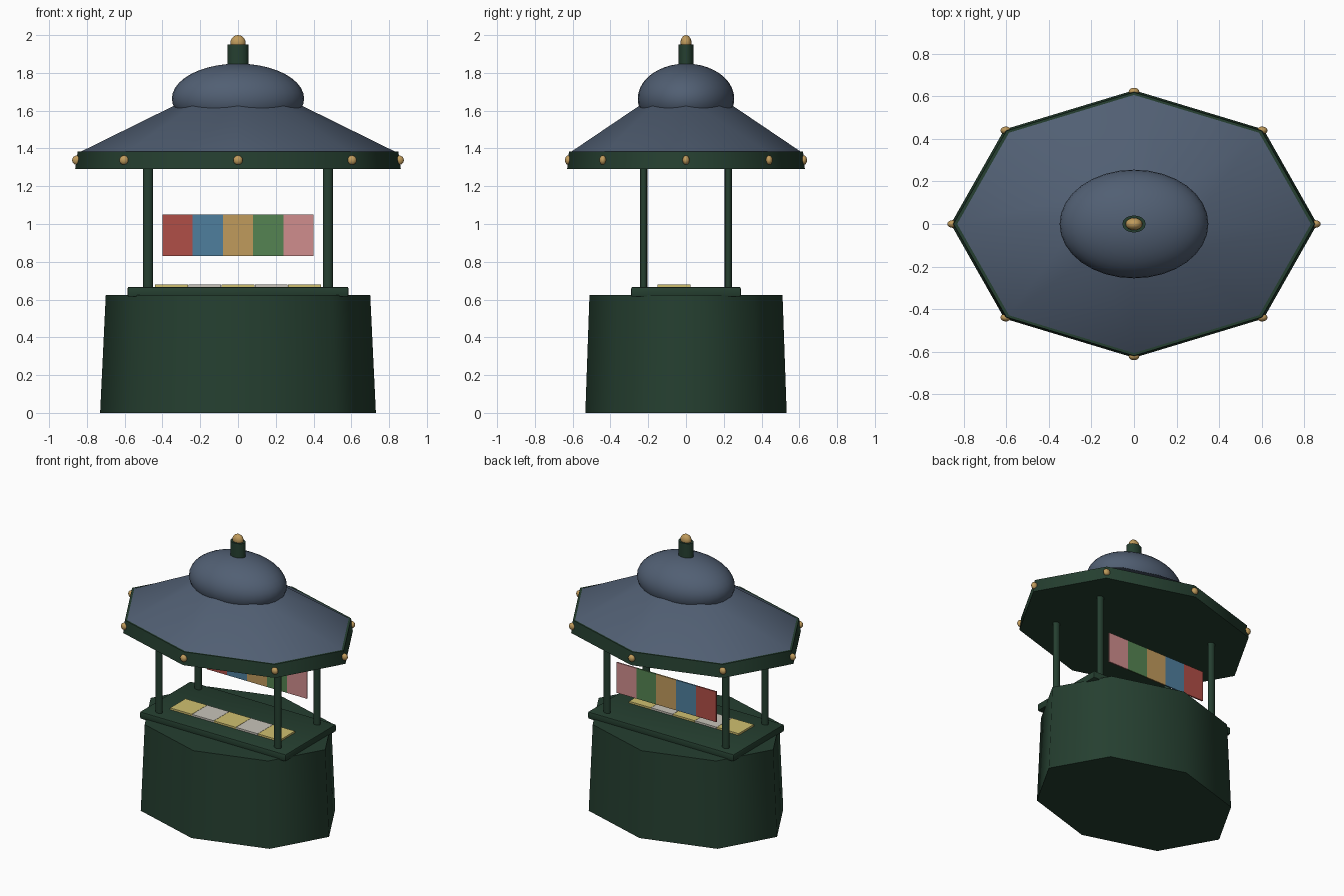
import bpy, bmesh, math
from mathutils import Matrix, Vector

if "Cube" in bpy.data.objects:
    bpy.data.objects.remove(bpy.data.objects["Cube"])

SQ = 0.73  # every round part is squashed front to back


def mat(name, r, g, b):
    def lin(c):
        c /= 255
        return c / 12.92 if c <= 0.04045 else ((c + 0.055) / 1.055) ** 2.4
    m = bpy.data.materials.new(name)
    m.diffuse_color = (lin(r), lin(g), lin(b), 1)
    m.use_nodes = True
    m.node_tree.nodes["Principled BSDF"].inputs["Base Color"].default_value = m.diffuse_color
    return m


GREEN = mat("dark green", 37, 63, 48)
SLATE = mat("slate blue", 81, 95, 115)
GOLD = mat("gold", 192, 155, 92)
RED = mat("red", 176, 78, 71)
BLUE = mat("blue", 79, 127, 158)
LEAF = mat("leaf green", 85, 132, 82)
PINK = mat("pink", 208, 141, 141)
YELLOW = mat("yellow", 208, 192, 112)
PAPER = mat("paper white", 200, 196, 186)


def finish(name, bm, material, smooth=None):
    bmesh.ops.recalc_face_normals(bm, faces=bm.faces[:])
    me = bpy.data.meshes.new(name)
    bm.to_mesh(me)
    bm.free()
    me.materials.append(material)
    ob = bpy.data.objects.new(name, me)
    bpy.context.collection.objects.link(ob)
    if smooth:
        bpy.ops.object.select_all(action='DESELECT')
        ob.select_set(True)
        bpy.context.view_layer.objects.active = ob
        bpy.ops.object.shade_smooth_by_angle(angle=math.radians(smooth))
    return ob


def frustum(name, material, sides, r0, r1, z0, z1, x=0, y=0):
    bm = bmesh.new()
    m = Matrix.Translation((x, y, (z0 + z1) / 2)) @ Matrix.Diagonal((1, SQ, 1, 1))
    bmesh.ops.create_cone(bm, cap_ends=True, segments=sides, radius1=r0,
                          radius2=r1, depth=z1 - z0, matrix=m)
    return finish(name, bm, material, 65)


def ball(name, material, loc, r, rz, u=16, v=10):
    bm = bmesh.new()
    m = Matrix.Translation(loc) @ Matrix.Diagonal((r, r * SQ, rz, 1))
    bmesh.ops.create_uvsphere(bm, u_segments=u, v_segments=v, radius=1, matrix=m)
    return finish(name, bm, material, 65)


def box(name, material, lo, hi, bevel=0):
    lo, hi = Vector(lo), Vector(hi)
    bm = bmesh.new()
    m = Matrix.Translation((lo + hi) / 2) @ Matrix.Diagonal((*(hi - lo), 1))
    bmesh.ops.create_cube(bm, size=1, matrix=m)
    if bevel:
        bmesh.ops.bevel(bm, geom=bm.edges[:], offset=bevel, segments=2,
                        profile=0.5, affect='EDGES')
    return finish(name, bm, material, 40 if bevel else None)


# Octagonal body and its counter
frustum("body", GREEN, 8, 0.73, 0.70, 0, 0.625)
box("counter", GREEN, (-0.585, -0.29, 0.615), (0.585, 0.29, 0.667), 0.008)

# Corner posts
for sx in (-1, 1):
    for sy in (-1, 1):
        frustum("post", GREEN, 12, 0.026, 0.026, 0.65, 1.30, sx * 0.476, sy * 0.224)

# Flat goods laid out on the counter
for i in range(5):
    x = (i - 2) * 0.176
    box("magazine", PAPER if i % 2 else YELLOW,
        (x - 0.087, -0.15, 0.66), (x + 0.087, 0.025, 0.68))

# Row of coloured cards hanging at the back
for i, m in enumerate((RED, BLUE, GOLD, LEAF, PINK)):
    x = -0.4 + i * 0.16
    box("hanging_card", m, (x, 0.217, 0.83), (x + 0.16, 0.227, 1.05))

# Eaves band, roof slope and dome
frustum("eaves_band", GREEN, 8, 0.862, 0.849, 1.29, 1.383)
frustum("roof_slope", SLATE, 8, 0.836, 0.27, 1.381, 1.66)
ball("roof_dome", SLATE, (0, 0, 1.664), 0.35, 0.185, 32, 20)

# Finial
frustum("finial_neck", GREEN, 16, 0.055, 0.055, 1.82, 1.95)
ball("finial_ball", GOLD, (0, 0, 1.96), 0.04, 0.04)

# Studs on the eaves corners
for i in range(8):
    a = i * math.pi / 4
    ball("eaves_stud", GOLD,
         (0.853 * math.cos(a), 0.853 * SQ * math.sin(a), 1.338), 0.025, 0.025)
